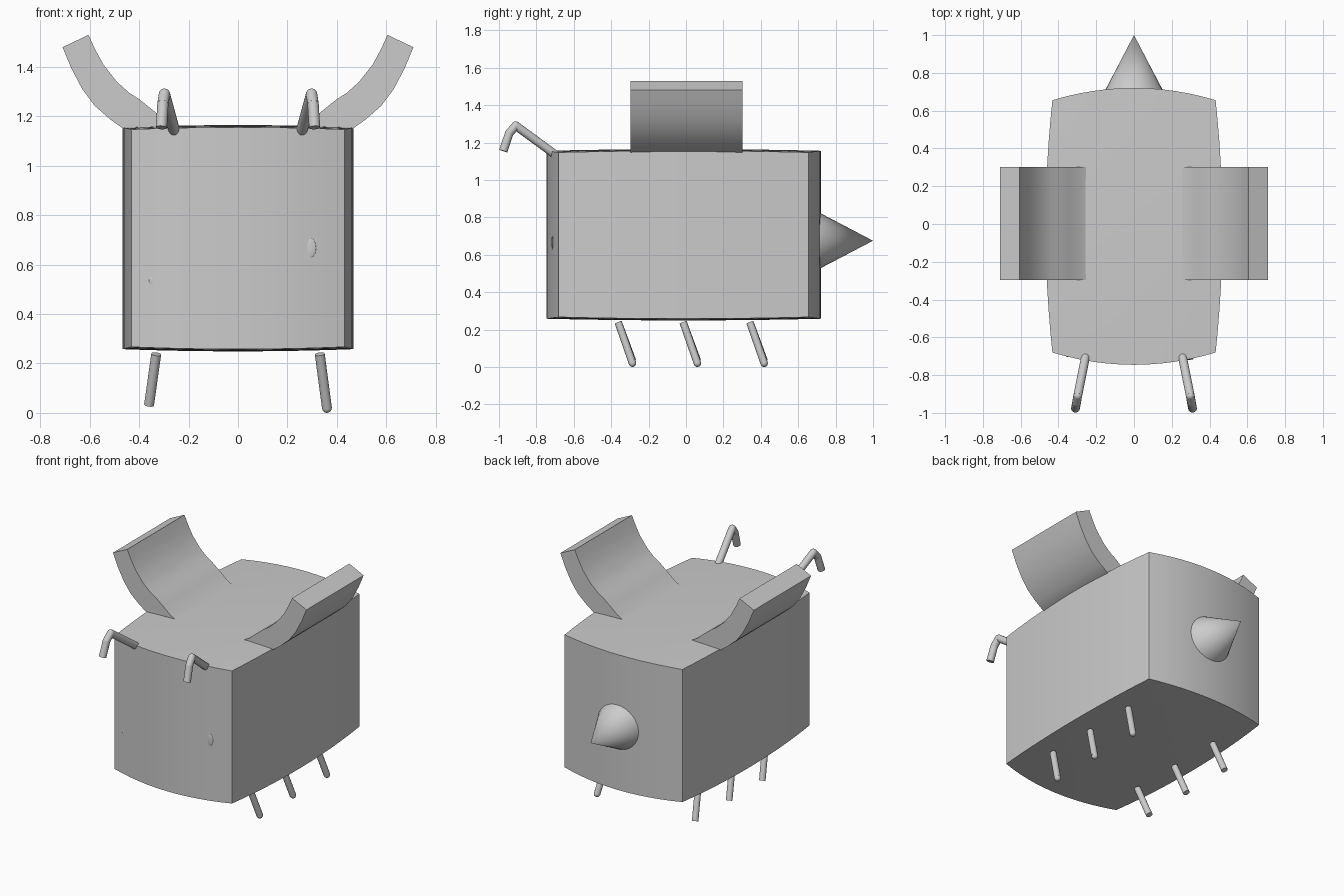
import bpy, bmesh, math
from mathutils import Vector

if "Cube" in bpy.data.objects:
    bpy.data.objects.remove(bpy.data.objects["Cube"])


def finish(bm, name, angle=30):
    bmesh.ops.recalc_face_normals(bm, faces=bm.faces)
    me = bpy.data.meshes.new(name)
    bm.to_mesh(me)
    bm.free()
    ob = bpy.data.objects.new(name, me)
    bpy.context.collection.objects.link(ob)
    bpy.ops.object.select_all(action='DESELECT')
    ob.select_set(True)
    bpy.context.view_layer.objects.active = ob
    bpy.ops.object.shade_smooth_by_angle(angle=math.radians(angle))
    return ob


def rod(name, points, r, round_ends):
    """Straight tube pieces joined by balls; round_ends adds balls at (start, end)."""
    bm = bmesh.new()
    pts = [Vector(p) for p in points]
    for a, b in zip(pts, pts[1:]):
        geo = bmesh.ops.create_cone(bm, cap_ends=True, segments=16, radius1=r,
                                    radius2=r, depth=(b - a).length)['verts']
        rot = (b - a).to_track_quat('Z', 'Y').to_matrix()
        for v in geo:
            v.co = rot @ v.co + (a + b) / 2
    balls = pts[1:-1] + [p for p, on in zip((pts[0], pts[-1]), round_ends) if on]
    for p in balls:
        geo = bmesh.ops.create_uvsphere(bm, u_segments=16, v_segments=8, radius=r)['verts']
        for v in geo:
            v.co += p
    return finish(bm, name, 40)


# body: a cube whose sides, ends, top and bottom swell gently
bm = bmesh.new()
bmesh.ops.create_cube(bm, size=2)
bmesh.ops.subdivide_edges(bm, edges=bm.edges, cuts=11, use_grid_fill=True)
for v in bm.verts:
    u, w, t = v.co
    swell = 0.009 * (1 - w * w) + 0.009 * (1 - u * u)
    v.co = (u * (0.432 + 0.036 * (1 - w * w)),
            -0.0125 + w * (0.668 + 0.065 * (1 - u * u)),
            0.707 + t * (0.44 + swell))
finish(bm, "body")

# tail cone
bm = bmesh.new()
geo = bmesh.ops.create_cone(bm, cap_ends=True, segments=32, radius1=0.157,
                            radius2=0, depth=0.30)['verts']
for v in geo:
    x, y, z = v.co
    v.co = (x, 0.85 + z, 0.675 + y)
finish(bm, "tail_cone")

# wings: curved section extruded front to back
section = [(0.25, 1.158), (0.29, 1.18), (0.34, 1.222), (0.40, 1.27), (0.44, 1.295),
           (0.49, 1.34), (0.545, 1.41), (0.58, 1.475), (0.605, 1.53),
           (0.71, 1.48), (0.675, 1.395), (0.63, 1.31), (0.58, 1.243),
           (0.52, 1.19), (0.46, 1.147), (0.36, 1.13), (0.25, 1.125)]
for side, label in ((-1, "left"), (1, "right")):
    bm = bmesh.new()
    face = bm.faces.new([bm.verts.new((side * x, -0.297, z)) for x, z in section])
    ext = bmesh.ops.extrude_face_region(bm, geom=[face])['geom']
    for v in ext:
        if isinstance(v, bmesh.types.BMVert):
            v.co.y = 0.303
    finish(bm, label + "_wing")

    # bent feelers on the upper front edge
    rod(label + "_feeler", [(side * 0.257, -0.705, 1.14), (side * 0.298, -0.91, 1.29),
                            (side * 0.304, -0.945, 1.25), (side * 0.31, -0.977, 1.155)],
        0.023, (True, False))

    # three slanted legs
    foot = 0.02 if side > 0 else 0.032
    for i, y in enumerate((-0.362, -0.015, 0.342)):
        rod(f"{label}_leg_{i + 1}", [(side * 0.331, y, 0.238), (side * 0.36, y + 0.076, foot)],
            0.02, (False, side > 0))

# eyes: almost entirely sunk into the front face
for name, x, z, rx, rz, y in (("right_eye", 0.292, 0.667, 0.024, 0.04, -0.714),
                              ("left_eye", -0.35, 0.535, 0.01, 0.02, -0.699)):
    bm = bmesh.new()
    for v in bmesh.ops.create_uvsphere(bm, u_segments=20, v_segments=12, radius=1)['verts']:
        a, b, c = v.co
        v.co = (x + rx * a, y + 0.005 * b, z + rz * c)
    finish(bm, name)
